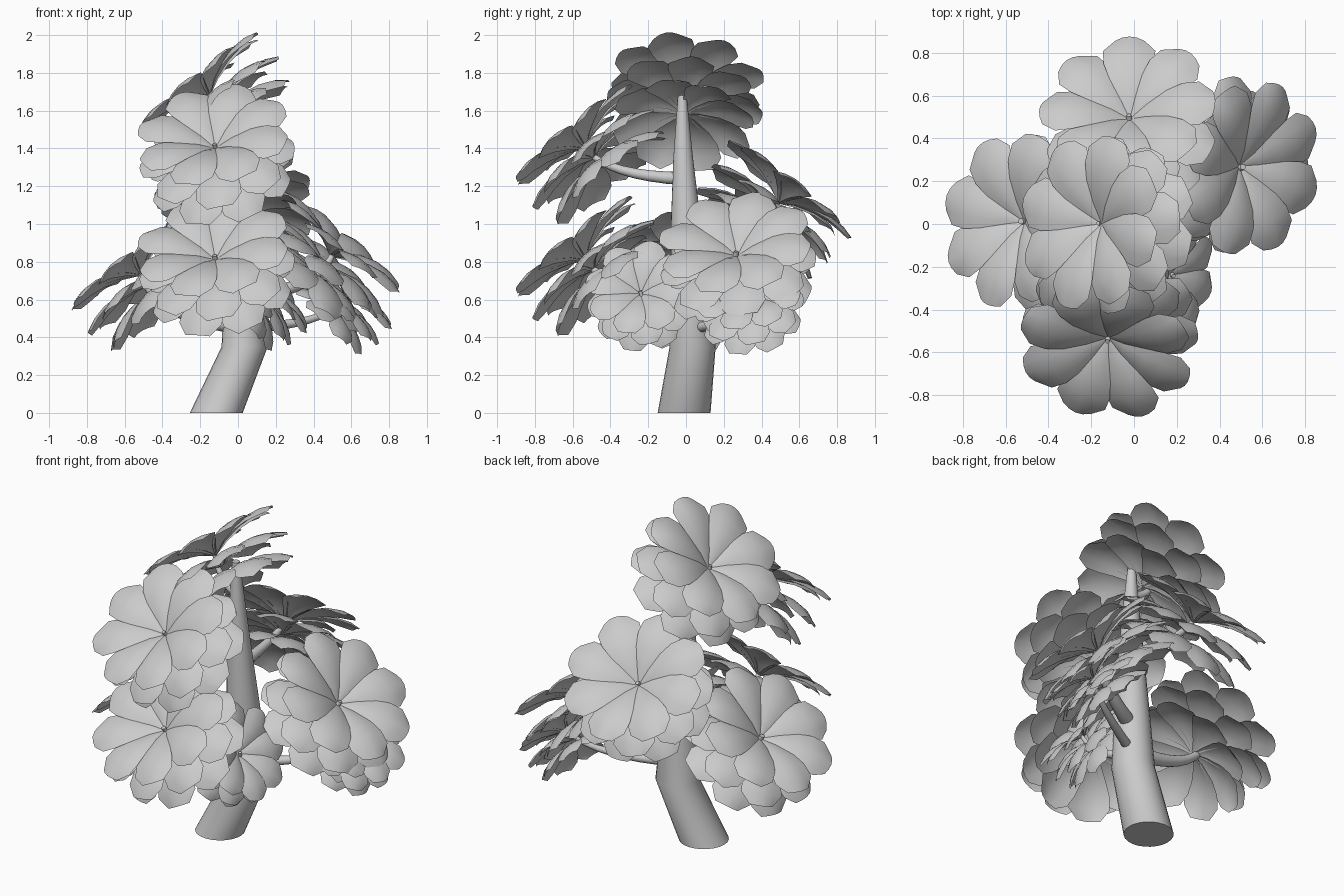
import bpy, bmesh, math
from mathutils import Vector, Matrix

if "Cube" in bpy.data.objects:
    bpy.data.objects.remove(bpy.data.objects["Cube"])


def make_object(name, bm, angle=40):
    me = bpy.data.meshes.new(name)
    bm.to_mesh(me)
    bm.free()
    ob = bpy.data.objects.new(name, me)
    bpy.context.collection.objects.link(ob)
    bpy.ops.object.select_all(action='DESELECT')
    ob.select_set(True)
    bpy.context.view_layer.objects.active = ob
    bpy.ops.object.shade_smooth_by_angle(angle=math.radians(angle))
    return ob


# Trunk: horizontal rings (x, y, z, radius), kinked near the base
TRUNK = [(-.115, -.01, 0, .14), (.035, .035, .35, .122), (.03, .02, .7, .1),
         (.02, 0, 1.0, .08), (.01, -.015, 1.35, .052), (0, -.02, 1.69, .022)]


def trunk_at(z):
    for a, b in zip(TRUNK, TRUNK[1:]):
        if z <= b[2]:
            t = (z - a[2]) / (b[2] - a[2])
            return Vector(a[:3]).lerp(Vector(b[:3]), t)
    return Vector(TRUNK[-1][:3])


def skin(bm, rings):
    n = len(rings[0])
    for a, b in zip(rings, rings[1:]):
        for i in range(n):
            j = (i + 1) % n
            bm.faces.new((a[i], a[j], b[j], b[i]))
    bm.faces.new(rings[0][::-1])
    bm.faces.new(rings[-1])


def circle(n, r):
    return [Vector((r * math.cos(i * math.tau / n), r * math.sin(i * math.tau / n), 0))
            for i in range(n)]


def build_trunk():
    bm = bmesh.new()
    skin(bm, [[bm.verts.new(Vector((x, y, z)) + c) for c in circle(24, r)]
              for x, y, z, r in TRUNK])
    make_object("trunk", bm)


# Branch: tapered bent tube, leaving the trunk and turning up into a leaf cluster
def build_branch(name, start, end, normal, radius):
    bend = start.lerp(end, .85)
    bend.z = start.z + .1 * (end.z - start.z)
    tip = end + normal * .03
    side = (end - start).cross(Vector((0, 0, 1))).normalized()
    bm = bmesh.new()
    rings, steps = [], 9
    for k in range(steps + 1):
        t = k / steps
        p = start * (1 - t) ** 2 + bend * 2 * t * (1 - t) + tip * t * t
        d = ((bend - start) * (1 - t) + (tip - bend) * t).normalized()
        up = side.cross(d).normalized()
        rings.append([bm.verts.new(p + side * c.x + up * c.y)
                      for c in circle(16, radius * (1 - .7 * t))])
    skin(bm, rings)
    make_object(name, bm)


# Leaf outline: (fraction of length, half width)
LEAF = [(0, .006), (.2, .045), (.45, .09), (.65, .118), (.84, .122), (1, .07)]
# Whorls: (base height, tip height, radius, turn)
WHORLS = [(0, .09, .415, 35), (-.07, -.07, .415, 12), (-.13, -.21, .385, 35)]


def build_cluster(name, centre, azimuth, tilt, scale):
    mat = (Matrix.Translation(centre) @ Matrix.Rotation(math.radians(azimuth), 4, 'Z')
           @ Matrix.Rotation(math.radians(tilt), 4, 'Y') @ Matrix.Scale(scale, 4))
    bm = bmesh.new()
    count = 8
    for base, tip, radius, turn in WHORLS:
        for i in range(count):
            rot = Matrix.Rotation(math.radians(turn + i * 360 / count), 4, 'Z')
            rows = []
            for t, w in LEAF:
                h = base + (tip - base) * t + .2 * t * (1 - t)
                row = []
                for s in (-1, -.5, 0, .5, 1):
                    # arched across the width, one edge lifted over its neighbour
                    p = Vector((radius * t - .015 * s * s * t, w * s,
                                h + .22 * w * (.5 - s * s) + .08 * w * s))
                    row.append(bm.verts.new(mat @ rot @ p))
                rows.append(row)
            for a, b in zip(rows, rows[1:]):
                for k in range(4):
                    bm.faces.new((a[k], b[k], b[k + 1], a[k + 1]))
    make_object(name, bm)
    return (mat.to_3x3() @ Vector((0, 0, 1))).normalized()


build_trunk()

# name, centre, azimuth, tilt, scale, branch start height, branch radius
CLUSTERS = [
    ("crown", (-.15, 0, 1.68), 172, 39, 1, 1.5, .03),
    ("upper_front", (-.12, -.53, 1.4), -103, 40, 1, 1.24, .035),
    ("lower_front", (-.12, -.53, .81), -103, 40, 1, .62, .04),
    ("left", (-.51, .01, .73), 172, 39, 1, .46, .045),
    ("right", (.49, .27, .83), -10, 40, 1, .62, .045),
    ("back", (-.02, .49, 1.11), 101, 39, 1, 1.05, .035),
    ("small_front_right", (.16, -.24, .63), -8, 58, .7, .45, .03),
    ("small_back_right", (.57, .33, .6), -8, 45, .7, .45, .03),
]
for name, c, az, tilt, scale, z0, r in CLUSTERS:
    c = Vector(c)
    normal = build_cluster(name + "_leaves", c, az, tilt, scale)
    build_branch(name + "_branch", trunk_at(z0), c, normal, r)
